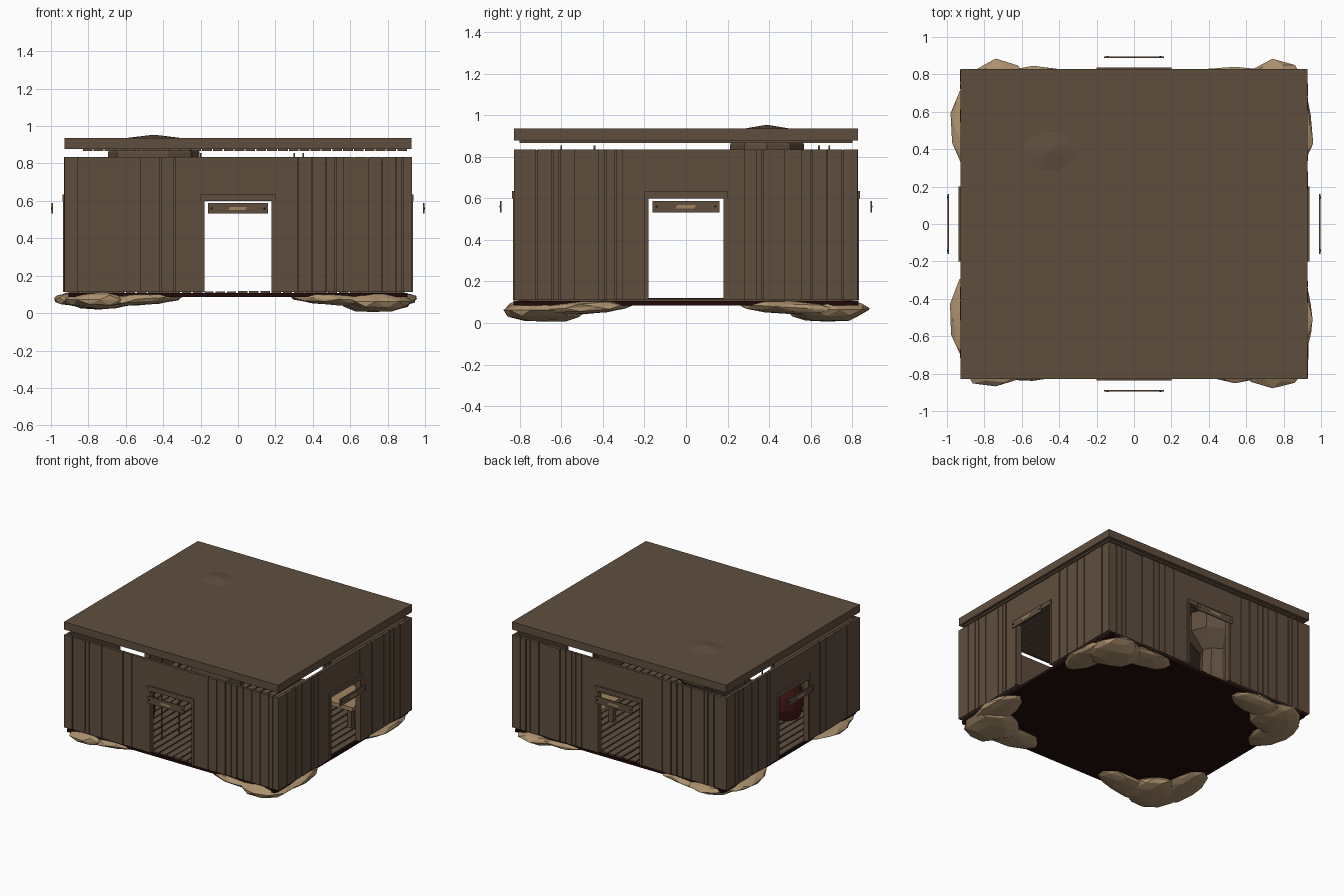
import bpy, bmesh, math, random
from mathutils import Vector, Matrix

if "Cube" in bpy.data.objects:
    bpy.data.objects.remove(bpy.data.objects["Cube"])

random.seed(4)


def material(name, color):
    m = bpy.data.materials.new(name)
    m.diffuse_color = (*color, 1)
    m.use_nodes = True
    m.node_tree.nodes["Principled BSDF"].inputs["Base Color"].default_value = m.diffuse_color
    return m


WOOD = material("brown wood", (0.115, 0.076, 0.049))
STONE = material("tan stone", (0.41, 0.28, 0.155))
DARK = material("dark maroon", (0.016, 0.003, 0.003))
RED = material("dark red", (0.06, 0.008, 0.008))
TAN = material("pale wood", (0.36, 0.23, 0.12))


def finish(name, bm, mat):
    bmesh.ops.recalc_face_normals(bm, faces=bm.faces)
    me = bpy.data.meshes.new(name)
    bm.to_mesh(me)
    bm.free()
    me.materials.append(mat)
    ob = bpy.data.objects.new(name, me)
    bpy.context.collection.objects.link(ob)
    return ob


def add_box(bm, x0, x1, y0, y1, z0, z1):
    m = Matrix.Translation(((x0 + x1) / 2, (y0 + y1) / 2, (z0 + z1) / 2))
    m = m @ Matrix.Diagonal((x1 - x0, y1 - y0, z1 - z0, 1))
    bmesh.ops.create_cube(bm, size=1, matrix=m)


def boxes(name, mat, *dims):
    bm = bmesh.new()
    for d in dims:
        add_box(bm, *d)
    return finish(name, bm, mat)


def lathe(name, mat, profile, sides, center, sy=1.0):
    """Faceted turned shape from (radius, height) points."""
    bm = bmesh.new()
    rings = []
    for r, z in profile:
        rings.append([bm.verts.new((center[0] + r * math.cos(math.tau * i / sides),
                                    center[1] + sy * r * math.sin(math.tau * i / sides), z))
                      for i in range(sides)])
    for a, b in zip(rings, rings[1:]):
        for i in range(sides):
            j = (i + 1) % sides
            bm.faces.new((a[i], a[j], b[j], b[i]))
    bm.faces.new(rings[0])
    bm.faces.new(rings[-1])
    return finish(name, bm, mat)


# Roof slab with a layer of boards under it
boxes("roof", WOOD, (-0.927, 0.927, -0.828, 0.828, 0.878, 0.937))
boxes("roof_boards", WOOD, *[(-0.83 + i * 0.058, -0.778 + i * 0.058, -0.8, 0.8, 0.866, 0.879)
                             for i in range(30)])

# Floor: dark base with boards running front to back
boxes("floor_base", DARK, (-0.905, 0.905, -0.81, 0.81, 0.085, 0.107))
boxes("floor_boards", WOOD, *[(-0.9 + i * 0.06, -0.85 + i * 0.06, -0.8, 0.8, 0.1,
                               0.114 + random.uniform(0, 0.006)) for i in range(30)])


# Four plank walls, each with a doorway, frame and floating sign
def wall(side, angle, half, dist):
    bm = bmesh.new()
    door, top, low, head = 0.18, 0.835, 0.112, 0.6
    y = -dist
    # backing boards around the doorway
    for x0, x1, z0 in ((-half + 0.01, -door, low), (door, half - 0.01, low), (-door, door, head)):
        add_box(bm, x0, x1, y + 0.012, y + 0.03, z0, top - 0.003)
    # vertical outer planks of uneven width
    for s in (-1, 1):
        x = half
        while x > door + 0.001:
            w = random.choice((0.035, 0.05, 0.075, 0.075, 0.11))
            x2 = x - w if x - w > door + 0.1 else door
            lo, hi = sorted((s * x, s * (x2 + (0.005 if x2 > door else 0))))
            add_box(bm, lo, hi, y + random.uniform(0, 0.006), y + 0.02, low, top)
            x = x2
    add_box(bm, -door, door, y + 0.004, y + 0.02, head, top)
    parts = [finish(side + "_wall", bm, WOOD)]
    # door frame: lintel and two posts
    parts.append(boxes(side + "_door_frame", WOOD,
                       (-0.2, 0.2, y - 0.008, y + 0.01, head, 0.635),
                       (-0.2, -0.18, y - 0.004, y + 0.04, low, head),
                       (0.18, 0.2, y - 0.004, y + 0.04, low, head)))
    # sign board with a pale arrow and nail heads
    sy = y - 0.062
    parts.append(boxes(side + "_sign", WOOD, (-0.16, 0.16, sy - 0.004, sy + 0.004, 0.533, 0.588)))
    bm = bmesh.new()
    pts = [(-0.05, 0.552), (0.038, 0.552), (0.05, 0.568), (-0.042, 0.568)]
    bm.faces.new([bm.verts.new((px, sy - 0.005, pz)) for px, pz in pts])
    mark = bmesh.ops.extrude_face_region(bm, geom=bm.faces[:])
    bmesh.ops.translate(bm, vec=(0, 0.003, 0),
                        verts=[v for v in mark["geom"] if isinstance(v, bmesh.types.BMVert)])
    parts.append(finish(side + "_sign_mark", bm, TAN))
    parts.append(boxes(side + "_sign_nails", DARK,
                       *[(c - 0.005, c + 0.005, sy - 0.006, sy, 0.555, 0.565) for c in (-0.142, 0.142)]))
    for p in parts:
        p.data.transform(Matrix.Rotation(angle, 4, "Z"))


wall("front", 0, 0.928, 0.829)
wall("right", math.pi / 2, 0.826, 0.931)
wall("back", math.pi, 0.928, 0.829)
wall("left", -math.pi / 2, 0.826, 0.931)


# Faceted foundation rocks: one under each corner and two wings
def rock(name, loc, radii, tilt=(0, 0)):
    bm = bmesh.new()
    bmesh.ops.create_icosphere(bm, subdivisions=2, radius=1)
    for v in bm.verts:
        p = v.co * random.uniform(0.88, 1.04)
        p.z = max(-0.95, min(0.85, p.z))
        v.co = Vector((p.x * radii[0], p.y * radii[1],
                       p.z * radii[2] - p.x * tilt[0] - p.y * tilt[1])) + Vector(loc)
    bmesh.ops.dissolve_limit(bm, angle_limit=0.2, verts=bm.verts, edges=bm.edges)
    finish(name, bm, STONE)


for label, sx, sy, low in (("front_right", 1, -1, 0.0), ("front_left", -1, -1, 0.018),
                           ("back_right", 1, 1, 0.004), ("back_left", -1, 1, 0.016)):
    ox = 0.02 if sx < 0 else 0
    rock(label + "_corner_rock", (sx * 0.74, sy * 0.68, 0.063 + low / 2),
         (0.20, 0.205, 0.063 - low / 2))
    rock(label + "_long_rock", (sx * 0.54, sy * 0.73, 0.075), (0.27, 0.12, 0.036), (sx * 0.015, 0))
    rock(label + "_side_rock", (sx * (0.84 + ox), sy * 0.51, 0.075), (0.125, 0.26, 0.036),
         (0, sy * 0.015))

# Dark beam ends at the corners of the floor
boxes("beam_ends", DARK, *[(sx * 0.885 - 0.012, sx * 0.885 + 0.012, sy * 0.79 - 0.04,
                            sy * 0.79 + 0.04, 0.085, 0.108) for sx in (-1, 1) for sy in (-1, 1)])

# Stove with a wide hood whose tip pokes through the roof
lathe("stove_hood", WOOD, [(0.2, 0.114), (0.2, 0.3), (0.15, 0.36), (0.14, 0.6), (0.245, 0.72),
                           (0.245, 0.86), (0.22, 0.91), (0.14, 0.937), (0.01, 0.953)],
      10, (-0.45, 0.39), 0.76)

# Furniture inside the room
lathe("barrel", RED, [(0.1, 0.114), (0.125, 0.2), (0.125, 0.3), (0.1, 0.38)], 12, (-0.55, -0.45))
boxes("table_top", TAN, (0.36, 0.78, 0.3, 0.62, 0.26, 0.29))
boxes("table_legs", WOOD, *[(x, x + 0.04, y, y + 0.04, 0.114, 0.26)
                            for x in (0.38, 0.72) for y in (0.32, 0.56)])

# Thin poles standing against the walls
boxes("poles", WOOD, *[(x - 0.004, x + 0.004, y - 0.004, y + 0.004, 0.114, 0.855)
                       for x, y in ((-0.2, -0.44), (0.35, 0.64), (0.3, 0.69), (-0.24, -0.6))])
